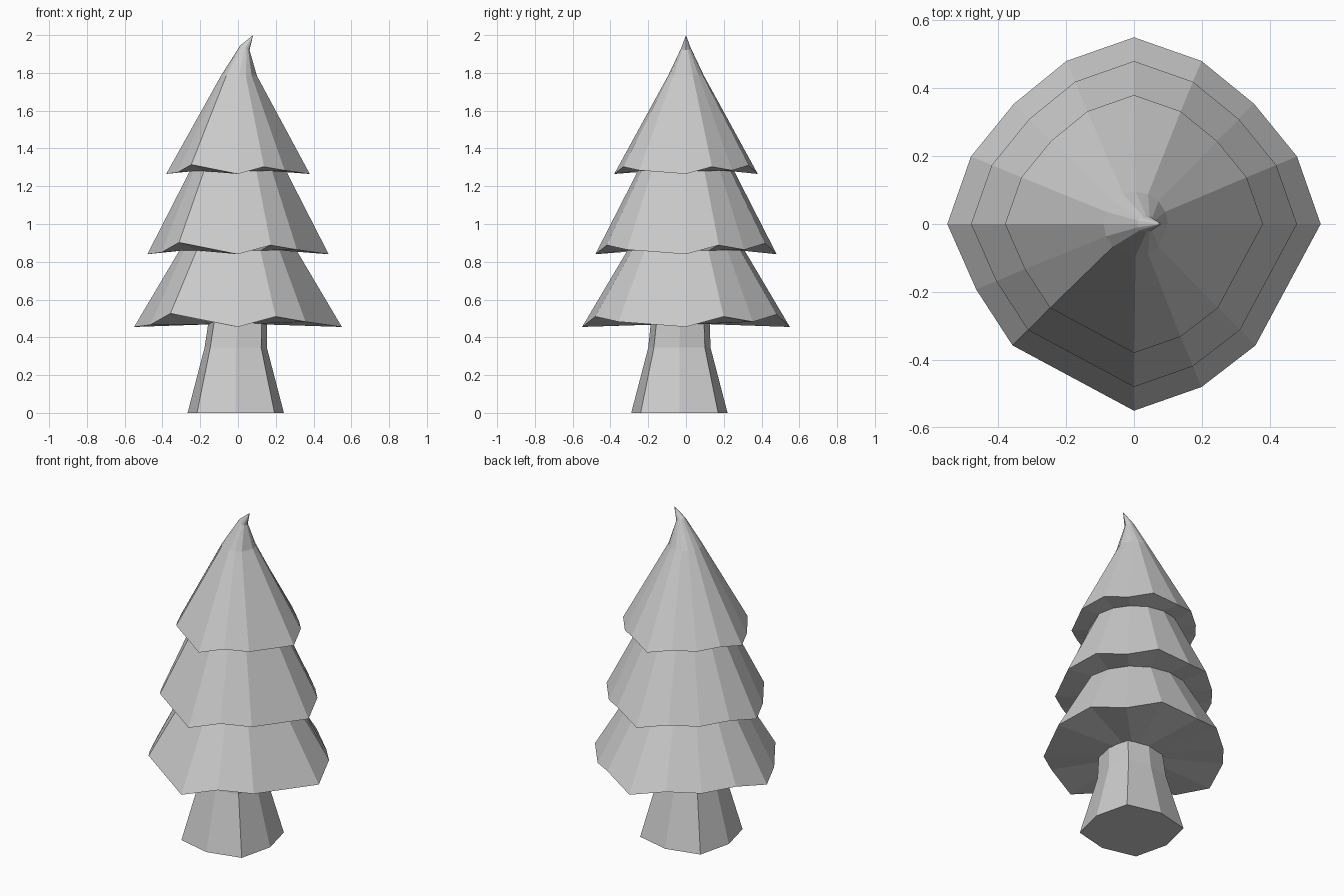
import bpy, bmesh
from math import sin, cos, radians

if "Cube" in bpy.data.objects:
    bpy.data.objects.remove(bpy.data.objects["Cube"])


def loft(name, rings, tip=None, cap_top=False):
    """Skin a stack of equal-length rings, with a flat base and optional tip."""
    bm = bmesh.new()
    loops = [[bm.verts.new(p) for p in ring] for ring in rings]
    n = len(loops[0])
    for a, b in zip(loops, loops[1:]):
        for i in range(n):
            j = (i + 1) % n
            bm.faces.new((a[i], a[j], b[j], b[i]))
    bm.faces.new(loops[0][::-1])
    if cap_top:
        bm.faces.new(loops[-1])
    if tip:
        t = bm.verts.new(tip)
        for i in range(n):
            bm.faces.new((loops[-1][i], loops[-1][(i + 1) % n], t))
    bmesh.ops.recalc_face_normals(bm, faces=bm.faces)
    me = bpy.data.meshes.new(name)
    bm.to_mesh(me)
    bm.free()
    ob = bpy.data.objects.new(name, me)
    bpy.context.collection.objects.link(ob)
    return ob


# Branch rim: angle, radius factor, lift (relative to the tier radius)
RIM = [(0, 1, 0), (22.5, .945, .10), (45, .91, .05), (67.5, .945, .12),
       (90, 1, 0), (112.5, .945, .08), (135, .91, .05), (157.5, .945, .08),
       (180, 1, 0), (202.5, .915, .02), (225, .92, .13),
       (270, 1, 0), (292.5, .945, .10), (315, .92, .05)]


def rim(r, z):
    return [(r * f * cos(radians(a)), r * f * sin(radians(a)), z + r * d)
            for a, f, d in RIM]


def circle(r, z, cx=0, tilt=0):
    return [(cx + r * cos(radians(a)), r * sin(radians(a)),
             z + tilt * cos(radians(a))) for a, f, d in RIM]


# Foliage: three skirts in one skin, ending in a bent tip
loft("foliage", [
    circle(.12, .47),
    rim(.55, .455), circle(.31, .86),
    rim(.48, .84), circle(.255, 1.28),
    rim(.38, 1.265), circle(.095, 1.785, .005),
    circle(.025, 1.932, .036, -.012),
], tip=(.08, 0, 2))


# Trunk: flared eight-sided column, slightly off centre
def octagon(r, d, z, cx, cy):
    pts = [(r, 0), (d, d), (0, r), (-d, d), (-r, 0), (-d, -d), (0, -r), (d, -d)]
    return [(cx + x, cy + y, z) for x, y in pts]


loft("trunk", [
    octagon(.255, .205, 0, -.012, -.035),
    octagon(.165, .135, .345, -.012, -.035),
    octagon(.155, .125, .49, 0, -.03),
], cap_top=True)
